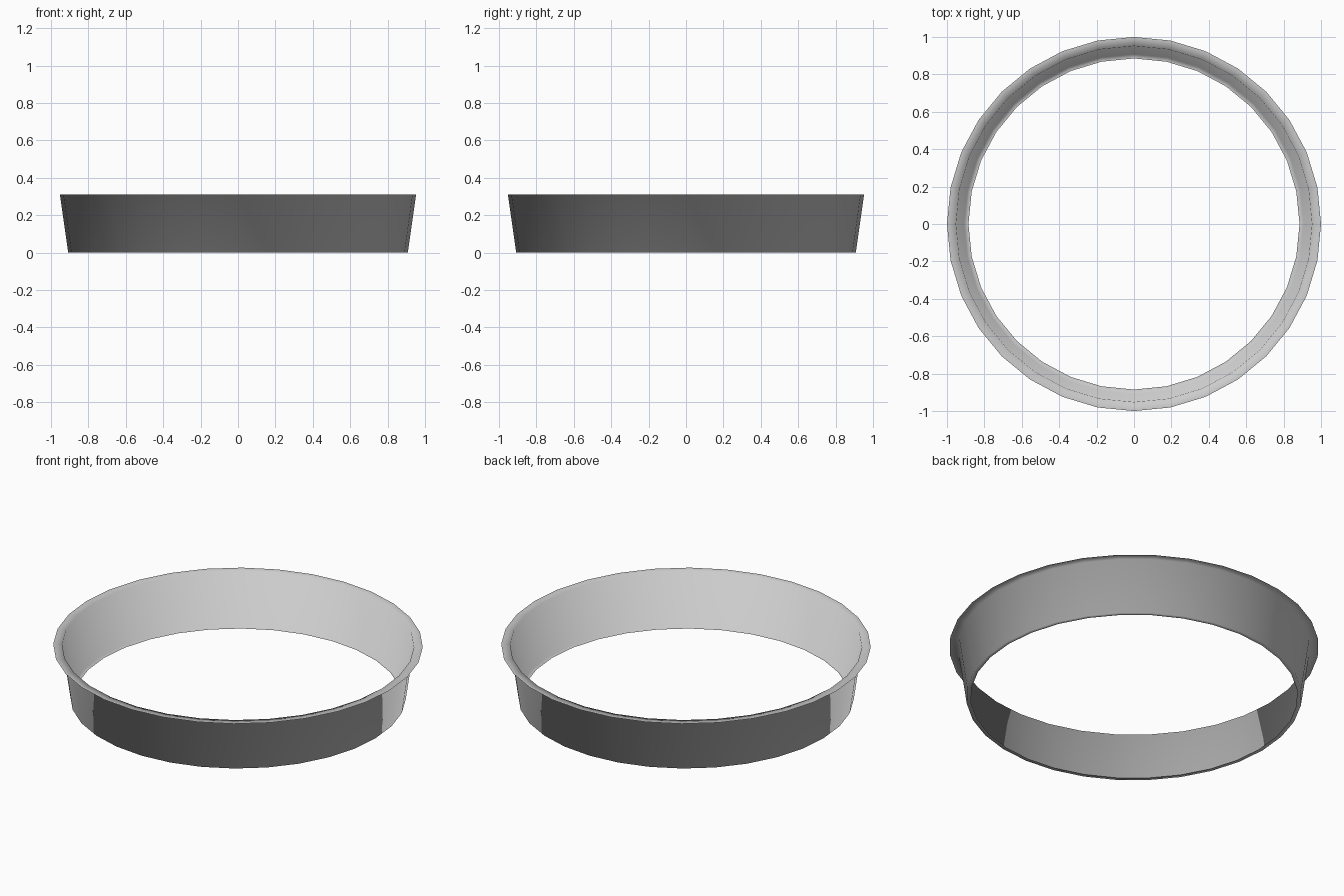
import bpy, bmesh
from math import cos, sin, tau

if "Cube" in bpy.data.objects:
    bpy.data.objects.remove(bpy.data.objects["Cube"])

SIDES = 32
# open sheet profile (radius, z): bottom lip, flared wall, flat top rim
PROFILE = [(0.885, 0.0), (0.908, 0.0), (0.952, 0.31), (1.0, 0.31)]

bm = bmesh.new()
rings = [[bm.verts.new((r * cos(tau * i / SIDES), r * sin(tau * i / SIDES), z))
          for i in range(SIDES)] for r, z in PROFILE]

# bridge neighbouring rings, normals facing up and inward
for inner, outer in zip(rings, rings[1:]):
    for i in range(SIDES):
        j = (i + 1) % SIDES
        face = bm.faces.new((inner[i], outer[i], outer[j], inner[j]))
        face.smooth = True

mesh = bpy.data.meshes.new("flared_ring")
bm.to_mesh(mesh)
bm.free()
ring = bpy.data.objects.new("flared_ring", mesh)
bpy.context.collection.objects.link(ring)
